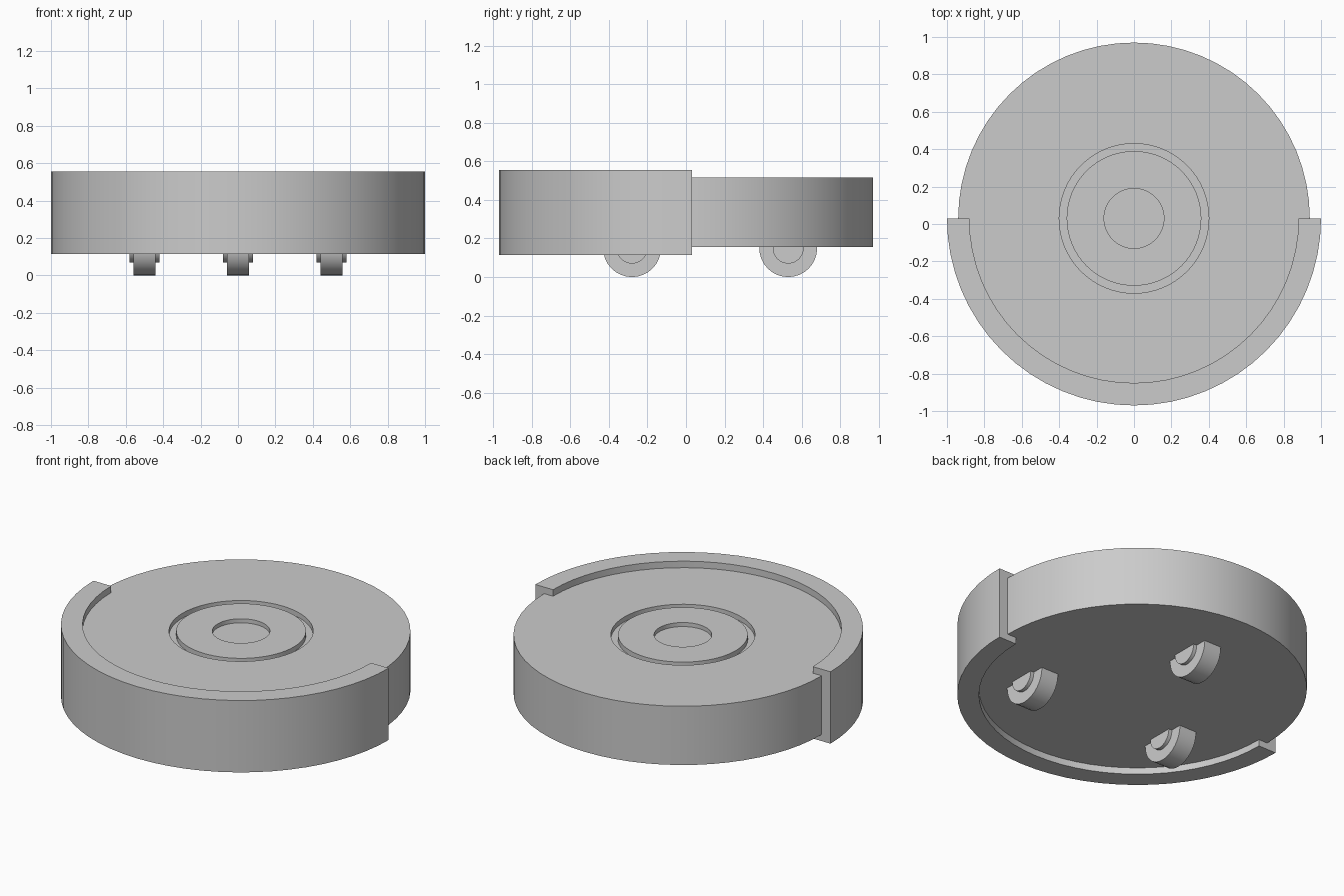
import bpy, bmesh, math
from mathutils import Matrix, Vector

if "Cube" in bpy.data.objects:
    bpy.data.objects.remove(bpy.data.objects["Cube"])

SEG = 64
CY = 0.03  # y of the disc axis


def finish(bm, name):
    bmesh.ops.remove_doubles(bm, verts=bm.verts, dist=1e-5)
    bmesh.ops.recalc_face_normals(bm, faces=bm.faces)
    mesh = bpy.data.meshes.new(name)
    bm.to_mesh(mesh)
    bm.free()
    obj = bpy.data.objects.new(name, mesh)
    bpy.context.collection.objects.link(obj)
    bpy.ops.object.select_all(action='DESELECT')
    obj.select_set(True)
    bpy.context.view_layer.objects.active = obj
    bpy.ops.object.shade_smooth_by_angle(angle=math.radians(30))
    return obj


def revolve(name, profile, angle=math.tau, start=0.0, steps=SEG, closed=False, place=Matrix()):
    """Spin a (radius, height) profile around z; a partial spin gets end caps."""
    bm = bmesh.new()
    turn = Matrix.Rotation(start, 4, 'Z')
    vs = [bm.verts.new(turn @ Vector((r, 0, z))) for r, z in profile]
    geom = vs + [bm.edges.new(p) for p in zip(vs, vs[1:])]
    if closed:
        geom.append(bm.edges.new((vs[-1], vs[0])))
    last = bmesh.ops.spin(bm, geom=geom, axis=(0, 0, 1), cent=(0, 0, 0),
                          angle=angle, steps=steps)['geom_last']
    if closed:
        bm.faces.new(vs)
        bmesh.ops.contextual_create(bm, geom=[g for g in last if isinstance(g, bmesh.types.BMEdge)])
    bm.transform(place)
    return finish(bm, name)


centre = Matrix.Translation((0, CY, 0))

# Round body with a ring groove and a central button recess in the top
revolve("body", [(0, 0.155), (0.94, 0.155), (0.94, 0.515), (0.40, 0.515), (0.40, 0.485),
                 (0.36, 0.485), (0.36, 0.515), (0.16, 0.515), (0.16, 0.49), (0, 0.49)],
        place=centre)

# Half-ring bumper wrapping the front
revolve("front_bumper", [(0.88, 0.115), (1.0, 0.115), (1.0, 0.555), (0.88, 0.555)],
        angle=math.pi, start=math.pi, steps=SEG // 2, closed=True, place=centre)

# Wheels with a raised hub on both sides, axle along x
WHEEL = [(0, -0.08), (0.08, -0.08), (0.08, -0.058), (0.15, -0.058),
         (0.15, 0.058), (0.08, 0.058), (0.08, 0.08), (0, 0.08)]
for name, x, y in (("left_wheel", -0.5, -0.28), ("right_wheel", 0.5, -0.28), ("rear_wheel", 0, 0.53)):
    revolve(name, WHEEL, steps=32,
            place=Matrix.Translation((x, y, 0.15)) @ Matrix.Rotation(math.pi / 2, 4, 'Y'))
